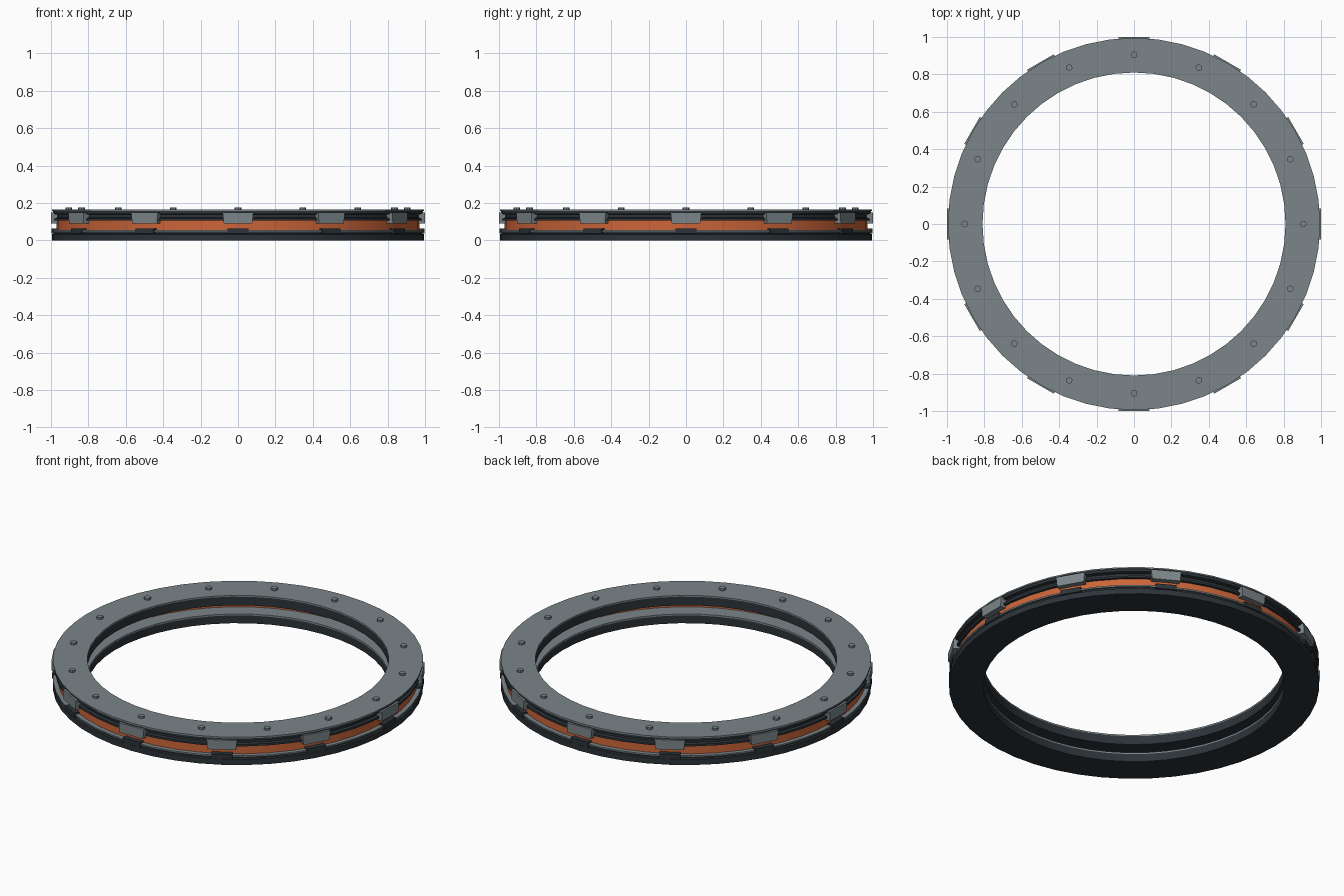
import bpy
import bmesh
import math
from mathutils import Matrix

cube = bpy.data.objects.get("Cube")
if cube:
    bpy.data.objects.remove(cube, do_unlink=True)

SEGMENTS = 48


def material(name, rgb):
    m = bpy.data.materials.new(name)
    m.use_nodes = True
    m.diffuse_color = (*rgb, 1)
    m.node_tree.nodes["Principled BSDF"].inputs["Base Color"].default_value = (*rgb, 1)
    return m


grey = material("steel grey", (0.20, 0.235, 0.25))
dark = material("dark slate", (0.025, 0.033, 0.04))
orange = material("burnt orange", (0.60, 0.13, 0.04))


def finish(name, bm, mat, smooth=False):
    bmesh.ops.recalc_face_normals(bm, faces=bm.faces)
    mesh = bpy.data.meshes.new(name)
    bm.to_mesh(mesh)
    bm.free()
    mesh.materials.append(mat)
    ob = bpy.data.objects.new(name, mesh)
    bpy.context.collection.objects.link(ob)
    if smooth:
        bpy.ops.object.select_all(action="DESELECT")
        ob.select_set(True)
        bpy.context.view_layer.objects.active = ob
        bpy.ops.object.shade_smooth_by_angle(angle=math.radians(30))
    return ob


def ring(name, profile, mat):
    """Sweep a closed (radius, height) profile around the vertical axis."""
    bm = bmesh.new()
    loops = []
    for i in range(SEGMENTS):
        a = math.tau * i / SEGMENTS
        loops.append([bm.verts.new((r * math.cos(a), r * math.sin(a), z))
                      for r, z in profile])
    n = len(profile)
    for i in range(SEGMENTS):
        p, q = loops[i], loops[(i + 1) % SEGMENTS]
        for j in range(n):
            k = (j + 1) % n
            bm.faces.new((p[j], q[j], q[k], p[k]))
    return finish(name, bm, mat, True)


def band(name, r0, r1, z0, z1, mat):
    return ring(name, [(r0, z0), (r1, z0), (r1, z1), (r0, z1)], mat)


def blocks(name, count, r0, r1, width, z0, z1, mat, taper=1.0):
    """Radial array of boxes whose lower edge may be narrower."""
    bm = bmesh.new()
    for i in range(count):
        turn = Matrix.Rotation(math.tau * i / count, 4, "Z")
        made = bmesh.ops.create_cube(bm, size=1)["verts"]
        for v in made:
            if v.co.z < 0:
                v.co.y *= taper
            v.co.x = r0 if v.co.x < 0 else r1
            v.co.y *= width
            v.co.z = z0 if v.co.z < 0 else z1
        bmesh.ops.transform(bm, matrix=turn, verts=made)
    return finish(name, bm, mat)


# Lower track: grooved dark body with a grey running plate
ring("lower_ring", [(0.81, 0), (0.995, 0), (0.995, 0.033), (0.985, 0.036),
                    (0.985, 0.046), (0.81, 0.046)], dark)
band("lower_plate", 0.81, 0.995, 0.046, 0.055, grey)

# Orange core between the two tracks
band("orange_core", 0.90, 0.97, 0.055, 0.106, orange)

# Upper track: dark body, recessed outside, under a grey cover
ring("upper_ring", [(0.81, 0.106), (0.985, 0.106), (0.985, 0.118), (0.97, 0.122),
                    (0.97, 0.138), (0.99, 0.142), (0.99, 0.157), (0.81, 0.157)], dark)
band("top_plate", 0.81, 0.995, 0.157, 0.165, grey)

# Clips around the rim and the feet below them
blocks("rim_clips", 12, 0.96, 1.0, 0.165, 0.092, 0.149, grey, 0.92)
blocks("clip_feet", 12, 0.93, 0.998, 0.112, 0.036, 0.065, dark)

# Bolts on the cover
bm = bmesh.new()
for i in range(16):
    a = math.tau * i / 16
    place = Matrix.Translation((0.905 * math.cos(a), 0.905 * math.sin(a), 0.169))
    bmesh.ops.create_cone(bm, cap_ends=True, segments=8, radius1=0.018,
                          radius2=0.018, depth=0.016, matrix=place)
finish("cover_bolts", bm, grey)
